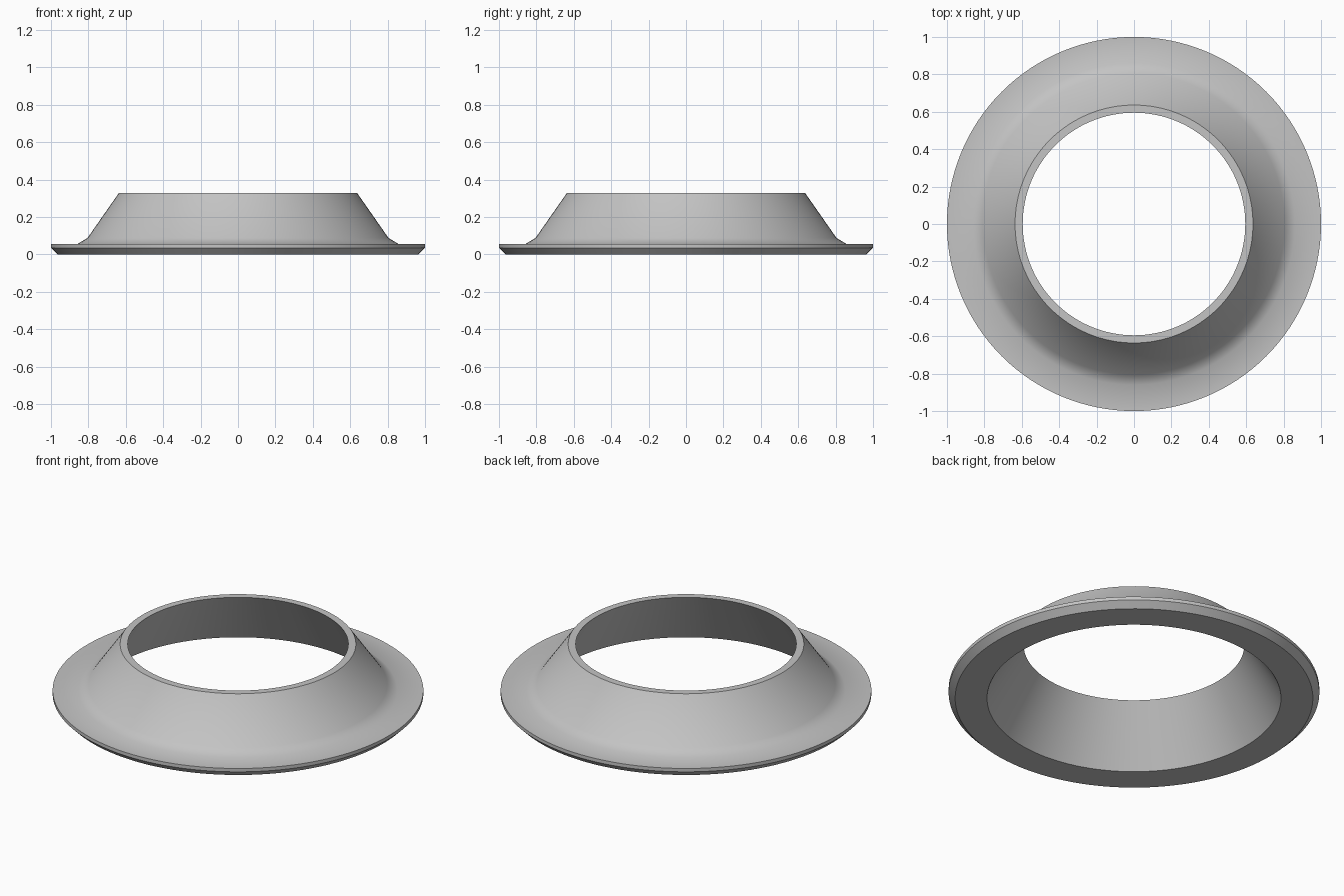
import bpy, bmesh, math

if "Cube" in bpy.data.objects:
    bpy.data.objects.remove(bpy.data.objects["Cube"])

SEGMENTS = 128

# Closed cross-section (radius, height): flange, fillet, cone wall, rim, bore
PROFILE = [(0.965, 0.0), (1.0, 0.035), (1.0, 0.055), (0.86, 0.055),
           (0.805, 0.088), (0.636, 0.33), (0.595, 0.33), (0.793, 0.0)]

grey = bpy.data.materials.new("light grey")
grey.diffuse_color = (0.55, 0.55, 0.55, 1)
grey.use_nodes = True
grey.node_tree.nodes["Principled BSDF"].inputs["Base Color"].default_value = grey.diffuse_color

# Revolve the cross-section into the ring
bm = bmesh.new()
rings = []
for r, z in PROFILE:
    rings.append([bm.verts.new((r * math.cos(a), r * math.sin(a), z))
                  for a in (2 * math.pi * i / SEGMENTS for i in range(SEGMENTS))])
for k, low in enumerate(rings):
    high = rings[(k + 1) % len(rings)]
    for i in range(SEGMENTS):
        j = (i + 1) % SEGMENTS
        bm.faces.new((low[i], low[j], high[j], high[i]))
bmesh.ops.recalc_face_normals(bm, faces=bm.faces)

mesh = bpy.data.meshes.new("flanged_cone_ring")
bm.to_mesh(mesh)
bm.free()
mesh.materials.append(grey)
ring = bpy.data.objects.new("flanged_cone_ring", mesh)
bpy.context.collection.objects.link(ring)

# Smooth round surfaces and fillet, sharp rim edges
bpy.context.view_layer.objects.active = ring
ring.select_set(True)
bpy.ops.object.shade_smooth_by_angle(angle=math.radians(35))
